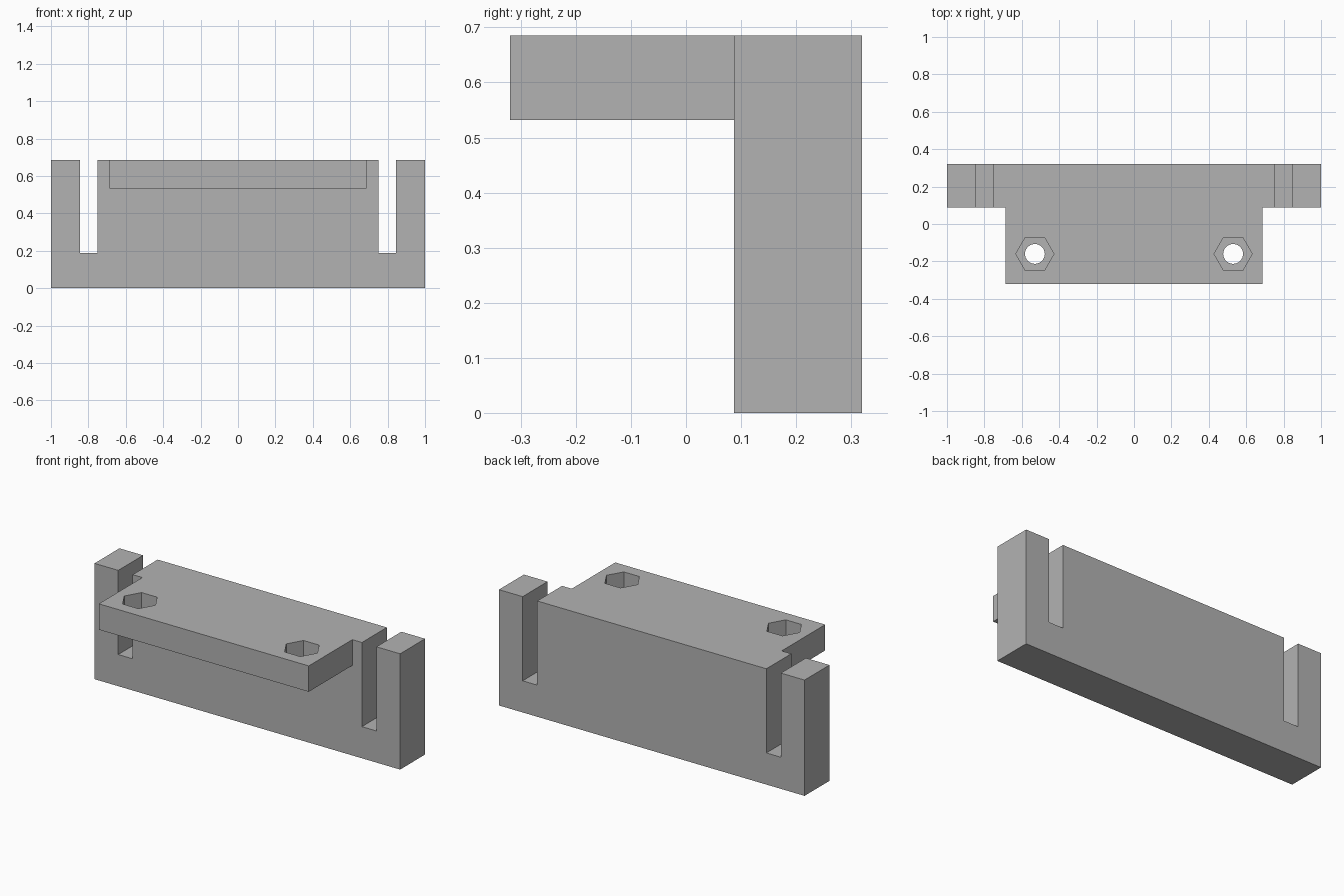
import bpy, bmesh
from mathutils import Matrix

if "Cube" in bpy.data.objects:
    bpy.data.objects.remove(bpy.data.objects["Cube"], do_unlink=True)

HEIGHT, BACK, WALL_FRONT = 0.685, 0.32, 0.087
SLOT_IN, SLOT_OUT, SLOT_FLOOR = 0.75, 0.845, 0.187
SHELF_X, SHELF_Z = 0.687, 0.532
BOLT_X, BOLT_Y = 0.53, -0.16

grey = bpy.data.materials.new("plain grey")
grey.use_nodes = True
colour = (0.45, 0.45, 0.45, 1)
grey.diffuse_color = colour
grey.node_tree.nodes["Principled BSDF"].inputs["Base Color"].default_value = colour


def make_object(name, bm):
    bmesh.ops.recalc_face_normals(bm, faces=bm.faces)
    mesh = bpy.data.meshes.new(name)
    bm.to_mesh(mesh)
    bm.free()
    mesh.materials.append(grey)
    obj = bpy.data.objects.new(name, mesh)
    bpy.context.collection.objects.link(obj)
    return obj


def prism(name, outline, direction):
    bm = bmesh.new()
    face = bm.faces.new([bm.verts.new(p) for p in outline])
    top = bmesh.ops.extrude_face_region(bm, geom=[face])
    verts = [v for v in top["geom"] if isinstance(v, bmesh.types.BMVert)]
    bmesh.ops.translate(bm, verts=verts, vec=direction)
    return make_object(name, bm)


def cylinder(name, sides, radius, x, bottom, top):
    bm = bmesh.new()
    bmesh.ops.create_cone(bm, cap_ends=True, segments=sides, radius1=radius,
                          radius2=radius, depth=top - bottom,
                          matrix=Matrix.Translation((x, BOLT_Y, (top + bottom) / 2)))
    # Keep the hexagon corners pointing along x
    if sides == 6:
        corner = max(v.co.x for v in bm.verts) - x
        if corner < radius * 0.99:
            bmesh.ops.rotate(bm, verts=bm.verts, cent=(x, BOLT_Y, 0),
                             matrix=Matrix.Rotation(0.5235988, 3, "Z"))
    return make_object(name, bm)


def combine(target, helper, operation):
    helper.hide_render = True
    mod = target.modifiers.new(helper.name, "BOOLEAN")
    mod.operation = operation
    mod.solver = "EXACT"
    mod.object = helper
    bpy.context.view_layer.objects.active = target
    bpy.ops.object.modifier_apply(modifier=mod.name)
    bpy.data.objects.remove(helper, do_unlink=True)


# Upright wall with two open slots
half = [(SLOT_IN, HEIGHT), (SLOT_IN, SLOT_FLOOR), (SLOT_OUT, SLOT_FLOOR),
        (SLOT_OUT, HEIGHT), (1, HEIGHT), (1, 0)]
profile = half + [(-x, z) for x, z in reversed(half)]
bracket = prism("slotted_bracket", [(x, WALL_FRONT, z) for x, z in profile],
                (0, BACK - WALL_FRONT, 0))

# Shelf reaching forward, sunk into the wall
inner = 0.2
shelf = prism("shelf", [(-SHELF_X, -BACK, SHELF_Z), (SHELF_X, -BACK, SHELF_Z),
                        (SHELF_X, inner, SHELF_Z), (-SHELF_X, inner, SHELF_Z)],
              (0, 0, HEIGHT - SHELF_Z))
combine(bracket, shelf, "UNION")

# Bolt holes with hexagonal nut pockets
for x in (-BOLT_X, BOLT_X):
    combine(bracket, cylinder("nut_pocket", 6, 0.102, x, HEIGHT - 0.1, HEIGHT + 0.1), "DIFFERENCE")
    combine(bracket, cylinder("bolt_hole", 32, 0.053, x, SHELF_Z - 0.1, HEIGHT + 0.1), "DIFFERENCE")
